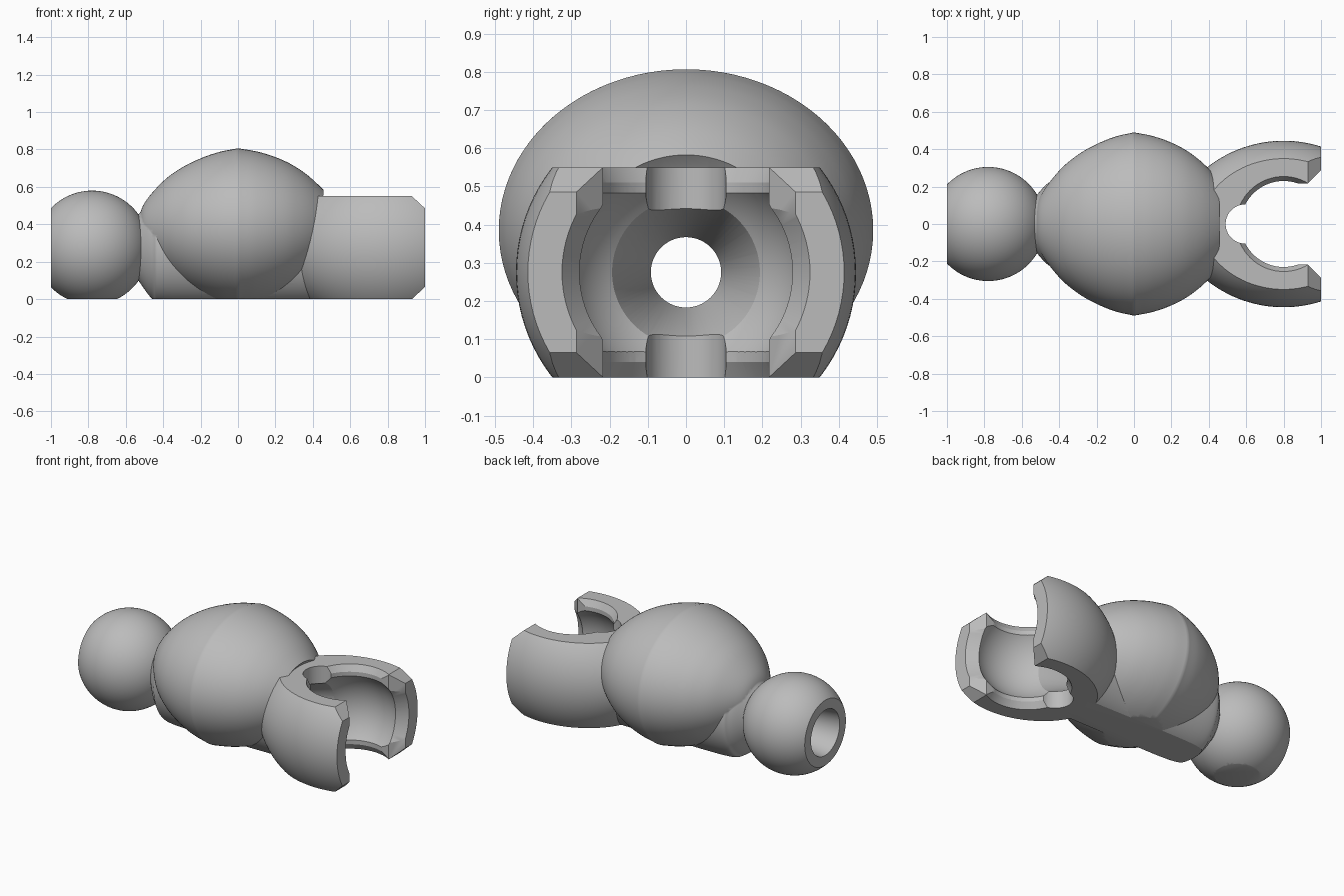
import bpy, bmesh, math
from mathutils import Matrix, Vector

if "Cube" in bpy.data.objects:
    bpy.data.objects.remove(bpy.data.objects["Cube"])

AXIS_Z = 0.275
BALL_X, SOCKET_X = -0.78, 0.8

grey = bpy.data.materials.new("light_grey")
grey.use_nodes = True
grey.diffuse_color = (0.5, 0.5, 0.5, 1)
grey.node_tree.nodes["Principled BSDF"].inputs["Base Color"].default_value = (0.5, 0.5, 0.5, 1)


def finish(name, bm):
    bmesh.ops.recalc_face_normals(bm, faces=bm.faces)
    mesh = bpy.data.meshes.new(name)
    bm.to_mesh(mesh)
    bm.free()
    mesh.materials.append(grey)
    ob = bpy.data.objects.new(name, mesh)
    bpy.context.collection.objects.link(ob)
    return ob


def skin(name, rings):
    """Closed solid through a list of matching rings of points."""
    bm = bmesh.new()
    loops = [[bm.verts.new(p) for p in ring] for ring in rings]
    for a, b in zip(loops, loops[1:]):
        for i in range(len(a)):
            j = (i + 1) % len(a)
            bm.faces.new((a[i], a[j], b[j], b[i]))
    bm.faces.new(loops[0])
    bm.faces.new(loops[-1])
    return finish(name, bm)


def revolve(name, profile, z=AXIS_Z, width=1.0, height=1.0, steps=96):
    """Solid turned about the x direction from (x, radius) points."""
    angles = [math.tau * i / steps for i in range(steps)]
    return skin(name, [[(x, width * r * math.cos(a), z + height * r * math.sin(a)) for a in angles]
                       for x, r in profile])


def prism(name, points, depth, upright=False):
    """Extrude an outline: (x, z) along y, or (x, y) along z when upright."""
    return skin(name, [[(p, d, q) if not upright else (p, q, d) for p, q in points]
                       for d in (-depth, depth)])


def sphere(name, x, r):
    return revolve(name, [(x - r * math.cos(t), r * math.sin(t))
                          for t in (math.pi * (i + 0.15) / 48.3 for i in range(49))])


def upright_cone(name, x, z, r1, r2, depth):
    bm = bmesh.new()
    bmesh.ops.create_cone(bm, cap_ends=True, segments=72, radius1=r1, radius2=r2,
                          depth=depth, matrix=Matrix.Translation((x, 0, z)))
    return finish(name, bm)


def combine(target, other, operation):
    """Apply a boolean, preferring the solver made for closed solids."""
    mod = target.modifiers.new(operation, 'BOOLEAN')
    mod.operation, mod.object = operation, other
    bpy.context.view_layer.objects.active = target
    try:
        mod.solver = 'MANIFOLD'
        bpy.ops.object.modifier_apply(modifier=mod.name)
    except (RuntimeError, TypeError):
        mod.solver = 'EXACT'
        mod.use_hole_tolerant = True
        bpy.ops.object.modifier_apply(modifier=mod.name)
    bpy.data.objects.remove(other)


def spline(points, n=8):
    """Smooth curve through the points."""
    p = [Vector(q) for q in points]
    p = [2 * p[0] - p[1]] + p + [2 * p[-1] - p[-2]]
    out = []
    for a, b, c, d in zip(p, p[1:], p[2:], p[3:]):
        for i in range(n):
            t = i / n
            out.append(0.5 * (2 * b + (c - a) * t + (2 * a - 5 * b + 4 * c - d) * t * t
                              + (3 * b - a - 3 * c + d) * t ** 3))
    return out + [p[-2]]


# Pointed round body with a crease around the middle
left = spline([(-0.535, 0.03), (-0.5, 0.15), (-0.4, 0.285), (-0.3, 0.37), (-0.2, 0.427), (-0.1, 0.467), (0, 0.49)])
right = spline([(0, 0.49), (0.1, 0.47), (0.2, 0.435), (0.3, 0.38), (0.4, 0.295), (0.5, 0.17), (0.54, 0.05)])
model = revolve("joint_segment", left + right[1:], z=0.385, height=0.86)
combine(model, sphere("clearance", SOCKET_X, 0.46), 'DIFFERENCE')

# Narrow core running from the ball neck to the socket
core = spline([(-0.56, 0.15), (-0.53, 0.18), (-0.46, 0.272), (-0.38, 0.308), (0, 0.312), (0.43, 0.31)])
combine(model, revolve("core", core, width=0.8), 'UNION')

# Ball
combine(model, sphere("ball", BALL_X, 0.305), 'UNION')

# Socket shell with chamfered mouth corners
arc = [(x, math.sqrt(0.66 ** 2 - (x - SOCKET_X) ** 2) - 0.215)
       for x in (0.28 + 0.77 * i / 28 for i in range(29))]
socket = revolve("socket", arc)
outline = [(0.2, -0.065), (0.86, -0.065), (1.07, 0.13), (1.07, 0.42), (0.93, 0.55), (0.2, 0.55)]
combine(socket, prism("socket_outline", outline, 0.6), 'INTERSECT')
combine(model, socket, 'UNION')

# Flat underside and flat ends
box = [(-1, 0), (1, 0), (1, 1), (-1, 1)]
combine(model, prism("bounds", box, 0.8), 'INTERSECT')

# Socket cavity, flared mouth, vertical slot and bevelled rims
combine(model, sphere("cavity", SOCKET_X, 0.31), 'DIFFERENCE')
combine(model, revolve("mouth", [(0.8, 0.2), (0.93, 0.275), (1.05, 0.36)]), 'DIFFERENCE')
slot = [(0.78, -0.217), (0.93, -0.217), (1.03, -0.317), (1.03, 0.317), (0.93, 0.217), (0.78, 0.217)]
combine(model, prism("slot", slot, 0.7, True), 'DIFFERENCE')
combine(model, upright_cone("bore", SOCKET_X, AXIS_Z, 0.23, 0.23, 0.8), 'DIFFERENCE')
combine(model, upright_cone("top_rim", SOCKET_X, 0.54, 0.224, 0.272, 0.08), 'DIFFERENCE')
combine(model, upright_cone("bottom_rim", SOCKET_X, 0.01, 0.272, 0.224, 0.08), 'DIFFERENCE')
combine(model, upright_cone("notch", 0.595, AXIS_Z, 0.105, 0.105, 0.9), 'DIFFERENCE')

# Cord channel through the whole length
combine(model, revolve("channel", [(-1.05, 0.153), (-0.55, 0.092), (0.3, 0.092), (0.6, 0.21)]), 'DIFFERENCE')

bpy.ops.object.select_all(action='DESELECT')
model.select_set(True)
bpy.context.view_layer.objects.active = model
bpy.ops.object.shade_smooth_by_angle(angle=math.radians(25))
